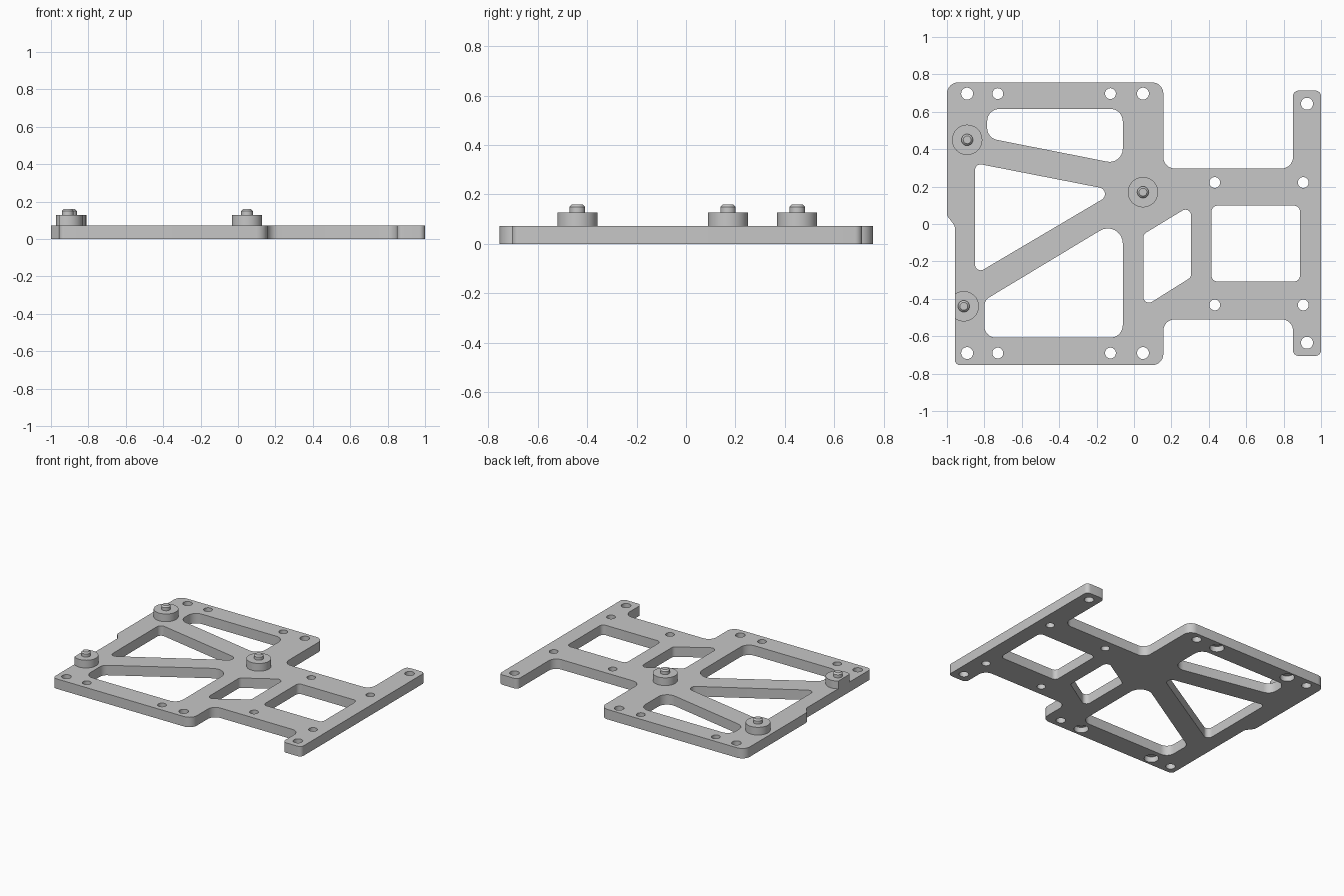
import bpy, bmesh, math
from mathutils import Vector

if "Cube" in bpy.data.objects:
    bpy.data.objects.remove(bpy.data.objects["Cube"], do_unlink=True)

THICK = 0.072

grey = bpy.data.materials.new("plain grey")
grey.use_nodes = True
colour = (0.57, 0.57, 0.57, 1)
grey.diffuse_color = colour
grey.node_tree.nodes["Principled BSDF"].inputs["Base Color"].default_value = colour


def rounded(corners, steps=8):
    """Outline with a fillet at each (x, y, radius) corner."""
    pts = []
    for i, (x, y, r) in enumerate(corners):
        p = Vector((x, y))
        a = (Vector(corners[i - 1][:2]) - p).normalized()
        b = (Vector(corners[(i + 1) % len(corners)][:2]) - p).normalized()
        half = a.angle(b) / 2
        centre = p + (a + b).normalized() * r / math.sin(half)
        start = p + a * r / math.tan(half) - centre
        end = p + b * r / math.tan(half) - centre
        first = math.atan2(start.y, start.x)
        sweep = math.remainder(math.atan2(end.y, end.x) - first, math.tau)
        for k in range(steps + 1):
            t = first + sweep * k / steps
            pts.append(centre + r * Vector((math.cos(t), math.sin(t))))
    return pts


def circle(x, y, r, n=32):
    return [Vector((x + r * math.cos(math.tau * k / n),
                    y + r * math.sin(math.tau * k / n))) for k in range(n)]


def finish(obj):
    obj.data.materials.clear()
    obj.data.materials.append(grey)
    bpy.ops.object.select_all(action='DESELECT')
    obj.select_set(True)
    bpy.context.view_layer.objects.active = obj
    bpy.ops.object.shade_smooth_by_angle(angle=math.radians(30))


def turned(name, x, y, profile, n=48):
    """Solid of revolution from (radius, height) pairs, capped at both ends."""
    bm = bmesh.new()
    rings = [[bm.verts.new((v.x, v.y, z)) for v in circle(x, y, r, n)]
             for r, z in profile]
    for low, high in zip(rings, rings[1:]):
        for k in range(n):
            j = (k + 1) % n
            bm.faces.new((low[k], low[j], high[j], high[k]))
    bm.faces.new(rings[0][::-1])
    bm.faces.new(rings[-1])
    mesh = bpy.data.meshes.new(name)
    bm.to_mesh(mesh)
    bm.free()
    obj = bpy.data.objects.new(name, mesh)
    bpy.context.collection.objects.link(obj)
    return obj


# Plate outline
outline = rounded([
    (-1, 0.757, 0.06), (0.157, 0.757, 0.06), (0.157, 0.297, 0.06),
    (0.85, 0.297, 0.06), (0.85, 0.713, 0.03), (1, 0.713, 0.03),
    (1, -0.705, 0.03), (0.85, -0.705, 0.03), (0.85, -0.51, 0.06),
    (0.157, -0.51, 0.06), (0.157, -0.755, 0.06), (-0.958, -0.755, 0.03),
    (-0.958, -0.01, 0.03), (-1, 0.045, 0.03)])

# Weight-saving windows
windows = [rounded(w) for w in (
    [(-0.785, 0.615, 0.065), (-0.06, 0.615, 0.065),
     (-0.06, 0.317, 0.07), (-0.785, 0.46, 0.065)],
    [(-0.85, 0.325, 0.03), (-0.093, 0.177, 0.035), (-0.85, -0.27, 0.03)],
    [(-0.8, -0.408, 0.055), (-0.06, 0.038, 0.08),
     (-0.06, -0.607, 0.065), (-0.8, -0.607, 0.06)],
    [(0.05, -0.055, 0.03), (0.305, 0.1, 0.03),
     (0.305, -0.285, 0.03), (0.05, -0.445, 0.03)],
    [(0.415, 0.098, 0.03), (0.887, 0.098, 0.03),
     (0.887, -0.307, 0.03), (0.415, -0.307, 0.03)])]

# Screw holes
ROWS = (0.697, -0.69)
holes = [circle(x, y, r) for y in ROWS
         for x, r in ((-0.892, 0.032), (-0.728, 0.029), (-0.126, 0.029), (0.048, 0.032))]
holes += [circle(x, y, 0.029) for x in (0.432, 0.905) for y in (0.222, -0.433)]
holes += [circle(0.925, y, 0.032) for y in (0.643, -0.635)]

# Filled flat curve extruded into the plate
curve = bpy.data.curves.new("base_plate", 'CURVE')
curve.dimensions = '2D'
curve.fill_mode = 'BOTH'
curve.extrude = THICK / 2
for loop in [outline] + windows + holes:
    spline = curve.splines.new('POLY')
    spline.points.add(len(loop) - 1)
    for point, v in zip(spline.points, loop):
        point.co = (v.x, v.y, 0, 1)
    spline.use_cyclic_u = True
plate = bpy.data.objects.new("base_plate", curve)
bpy.context.collection.objects.link(plate)
bpy.ops.object.select_all(action='DESELECT')
plate.select_set(True)
bpy.context.view_layer.objects.active = plate
bpy.ops.object.convert(target='MESH')
plate = bpy.context.view_layer.objects.active
bm = bmesh.new()
bm.from_mesh(plate.data)
bmesh.ops.translate(bm, verts=bm.verts, vec=(0, 0, THICK / 2))
bmesh.ops.remove_doubles(bm, verts=bm.verts, dist=0.0001)
bmesh.ops.recalc_face_normals(bm, faces=bm.faces)
bm.to_mesh(plate.data)
bm.free()

# Screw-head recesses under the four inner holes
for y in ROWS:
    for x in (-0.728, -0.126):
        cutter = turned("recess_cutter", x, y, [(0.048, -0.05), (0.048, 0.04)], 32)
        cutter.hide_render = True
        mod = plate.modifiers.new("recess", 'BOOLEAN')
        mod.operation = 'DIFFERENCE'
        mod.solver = 'EXACT'
        mod.object = cutter
        bpy.ops.object.modifier_apply(modifier=mod.name)
        bpy.data.objects.remove(cutter, do_unlink=True)
finish(plate)

# Round standoffs, each with a chamfered locating pin
for side, x, y in (("back", -0.892, 0.45), ("centre", 0.048, 0.17),
                   ("front", -0.91, -0.44)):
    boss = turned(side + "_standoff", x, y, [(0.081, THICK - 0.002), (0.081, 0.128)])
    if side == "front":  # trimmed flush with the plate edge
        bm = bmesh.new()
        bm.from_mesh(boss.data)
        bmesh.ops.bisect_plane(bm, geom=bm.verts[:] + bm.edges[:] + bm.faces[:],
                               plane_co=(-0.958, 0, 0), plane_no=(-1, 0, 0),
                               clear_outer=True)
        bmesh.ops.holes_fill(bm, edges=[e for e in bm.edges if e.is_boundary])
        bmesh.ops.recalc_face_normals(bm, faces=bm.faces)
        bm.to_mesh(boss.data)
        bm.free()
    finish(boss)
    finish(turned(side + "_pin", x, y, [(0.031, 0.12), (0.031, 0.15), (0.021, 0.16)], 32))
